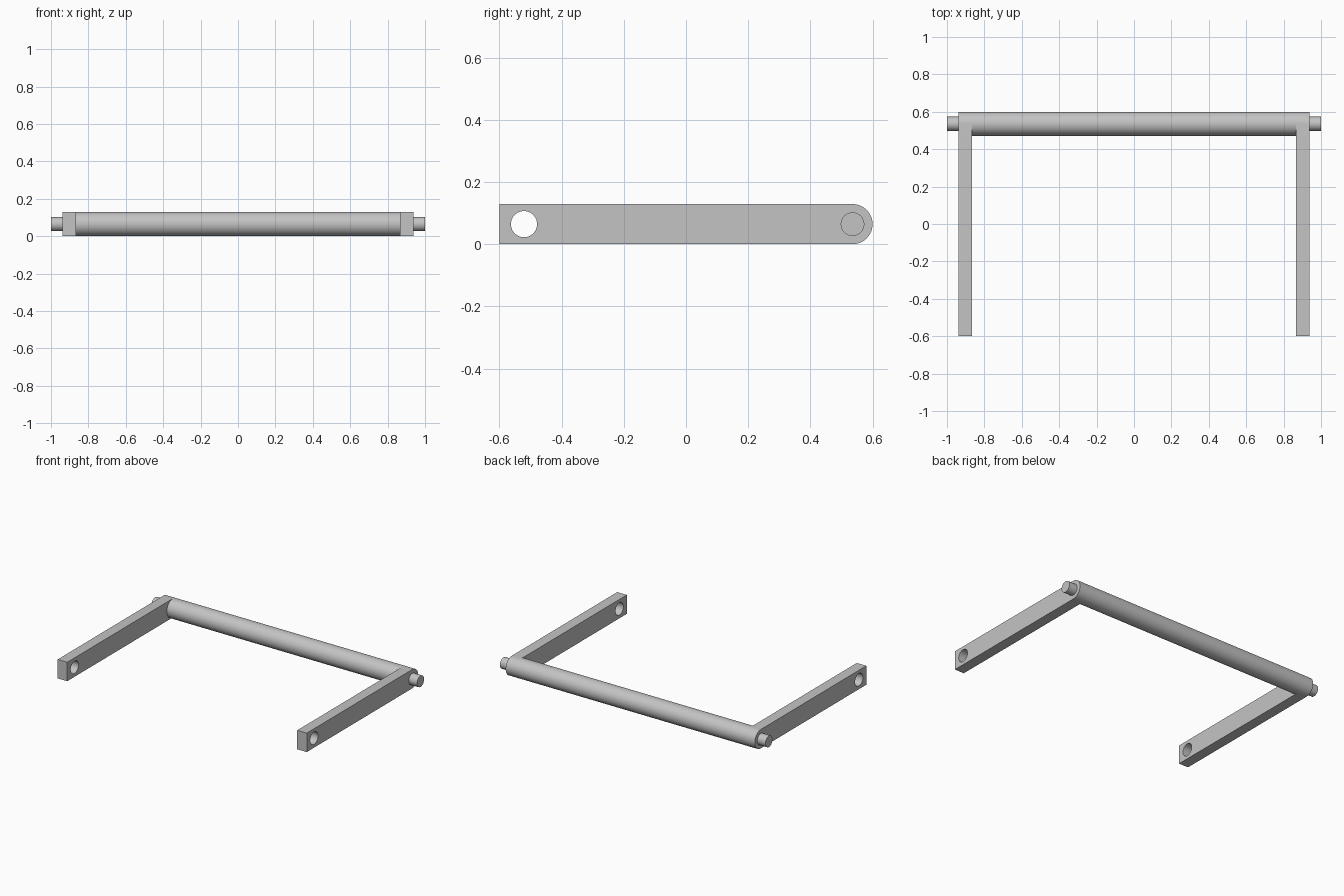
import bpy, bmesh, math
from mathutils import Vector

cube = bpy.data.objects.get("Cube")
if cube:
    bpy.data.objects.remove(cube, do_unlink=True)

R = 0.0645            # rod radius and half the arm height
ROD_Y = 0.6 - R
INNER, OUTER, TIP = 0.866, 0.938, 1.0
SEGMENTS = 64

grey = bpy.data.materials.new("light_grey")
grey.use_nodes = True
colour = (0.55, 0.55, 0.55, 1)
grey.diffuse_color = colour
grey.node_tree.nodes["Principled BSDF"].inputs["Base Color"].default_value = colour


def activate(obj):
    bpy.ops.object.select_all(action="DESELECT")
    obj.select_set(True)
    bpy.context.view_layer.objects.active = obj


def smooth(obj):
    activate(obj)
    bpy.ops.object.shade_smooth_by_angle(angle=math.radians(30))


def cylinder_x(name, x0, x1, y, radius):
    """Cylinder lying along x."""
    bpy.ops.mesh.primitive_cylinder_add(
        vertices=SEGMENTS, radius=radius, depth=x1 - x0,
        location=((x0 + x1) / 2, y, R), rotation=(0, math.pi / 2, 0))
    obj = bpy.context.object
    obj.name = name
    obj.data.materials.append(grey)
    smooth(obj)
    return obj


def arm(name, x0, x1):
    """Flat bar with a rounded back end and a drilled front end."""
    half = SEGMENTS // 2
    angles = [-math.pi / 2 + math.pi * i / half for i in range(half + 1)]
    profile = [(ROD_Y + R * math.cos(a), R + R * math.sin(a)) for a in angles]
    profile += [(-0.6, 2 * R), (-0.6, 0)]
    bm = bmesh.new()
    face = bm.faces.new([bm.verts.new((x0, y, z)) for y, z in profile])
    side = bmesh.ops.extrude_face_region(bm, geom=[face])
    moved = [v for v in side["geom"] if isinstance(v, bmesh.types.BMVert)]
    bmesh.ops.translate(bm, vec=Vector((x1 - x0, 0, 0)), verts=moved)
    bmesh.ops.recalc_face_normals(bm, faces=bm.faces)
    mesh = bpy.data.meshes.new(name)
    bm.to_mesh(mesh)
    bm.free()
    obj = bpy.data.objects.new(name, mesh)
    bpy.context.collection.objects.link(obj)
    mesh.materials.append(grey)

    # Drill the through hole
    cutter = cylinder_x("hole_cutter", x0 - 0.05, x1 + 0.05, -0.521, 0.042)
    cutter.hide_render = True
    activate(obj)
    mod = obj.modifiers.new("hole", "BOOLEAN")
    mod.operation = "DIFFERENCE"
    mod.solver = "EXACT"
    mod.object = cutter
    bpy.ops.object.modifier_apply(modifier=mod.name)
    bpy.data.objects.remove(cutter, do_unlink=True)
    smooth(obj)


# Cross rod between the arms
cylinder_x("cross_rod", -INNER, INNER, ROD_Y, R)

# Arms and end pins
arm("left_arm", INNER, OUTER)
arm("right_arm", -OUTER, -INNER)
cylinder_x("left_pin", OUTER, TIP, ROD_Y, 0.038)
cylinder_x("right_pin", -TIP, -OUTER, ROD_Y, 0.038)
